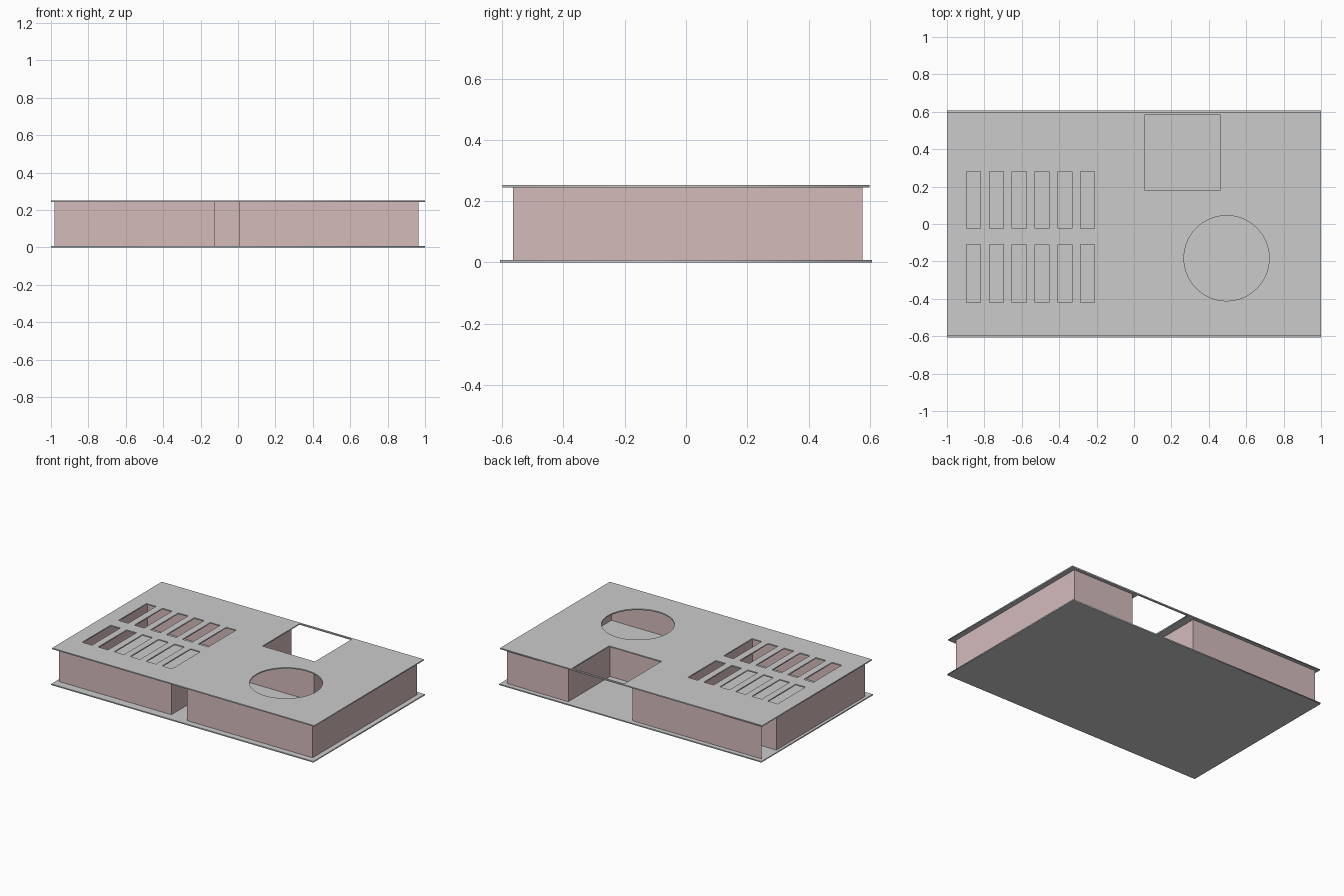
import bpy, math

if "Cube" in bpy.data.objects:
    bpy.data.objects.remove(bpy.data.objects["Cube"])

WALL_BOTTOM, WALL_TOP = 0.008, 0.244

pink = bpy.data.materials.new("wall_pink")
pink.diffuse_color = (0.66, 0.50, 0.50, 1)
pink.use_nodes = True
pink.node_tree.nodes["Principled BSDF"].inputs["Base Color"].default_value = pink.diffuse_color


def rect(x0, x1, y0, y1):
    return [(x0, y0), (x1, y0), (x1, y1), (x0, y1)]


def circle(cx, cy, r, n=64):
    return [(cx + r * math.cos(2 * math.pi * i / n),
             cy + r * math.sin(2 * math.pi * i / n)) for i in range(n)]


def plate(name, outlines, z0, z1):
    """Flat filled plate; inner outlines become holes."""
    cu = bpy.data.curves.new(name, 'CURVE')
    cu.dimensions = '2D'
    cu.fill_mode = 'BOTH'
    cu.extrude = (z1 - z0) / 2
    for pts in outlines:
        sp = cu.splines.new('POLY')
        sp.points.add(len(pts) - 1)
        for p, (x, y) in zip(sp.points, pts):
            p.co = (x, y, 0, 1)
        sp.use_cyclic_u = True
    ob = bpy.data.objects.new(name, cu)
    ob.location.z = (z0 + z1) / 2
    bpy.context.collection.objects.link(ob)
    return ob


def wall(name, path, closed=False):
    """Thin upright wall sheet following a floor-plan path."""
    n = len(path)
    verts = [(x, y, z) for x, y in path for z in (WALL_BOTTOM, WALL_TOP)]
    faces = []
    for i in range(n if closed else n - 1):
        j = (i + 1) % n
        faces.append((2 * i, 2 * j, 2 * j + 1, 2 * i + 1))
    me = bpy.data.meshes.new(name)
    me.from_pydata(verts, [], faces)
    me.materials.append(pink)
    ob = bpy.data.objects.new(name, me)
    bpy.context.collection.objects.link(ob)
    return ob


# Base plate
plate("base_plate", [rect(-1, 1, -0.607, 0.607)], 0, WALL_BOTTOM)

# Top plate with two rows of slots, a square opening and a round opening
holes = [rect(0.06, 0.46, 0.18, 0.585), circle(0.495, -0.183, 0.228)]
for i in range(6):
    x = -0.895 + 0.122 * i
    for y0, y1 in ((-0.42, -0.11), (-0.025, 0.28)):
        holes.append(rect(x, x + 0.075, y0, y1))
plate("top_plate", [rect(-1, 1, -0.598, 0.598)] + holes, WALL_TOP, 0.252)

# Left chamber, closed on four sides
wall("left_chamber_wall", rect(-0.98, -0.123, -0.55, 0.415), closed=True)

# Right chamber, with a recess at the back under the square opening
wall("right_chamber_wall", [(0.005, 0.12), (0.005, -0.565), (0.965, -0.565),
                            (0.965, 0.575), (0.495, 0.575), (0.495, 0.12)],
     closed=True)

# Passage wall running round the back of the left chamber
wall("passage_wall", [(0.005, 0.12), (0.005, 0.575), (-0.98, 0.575)])
